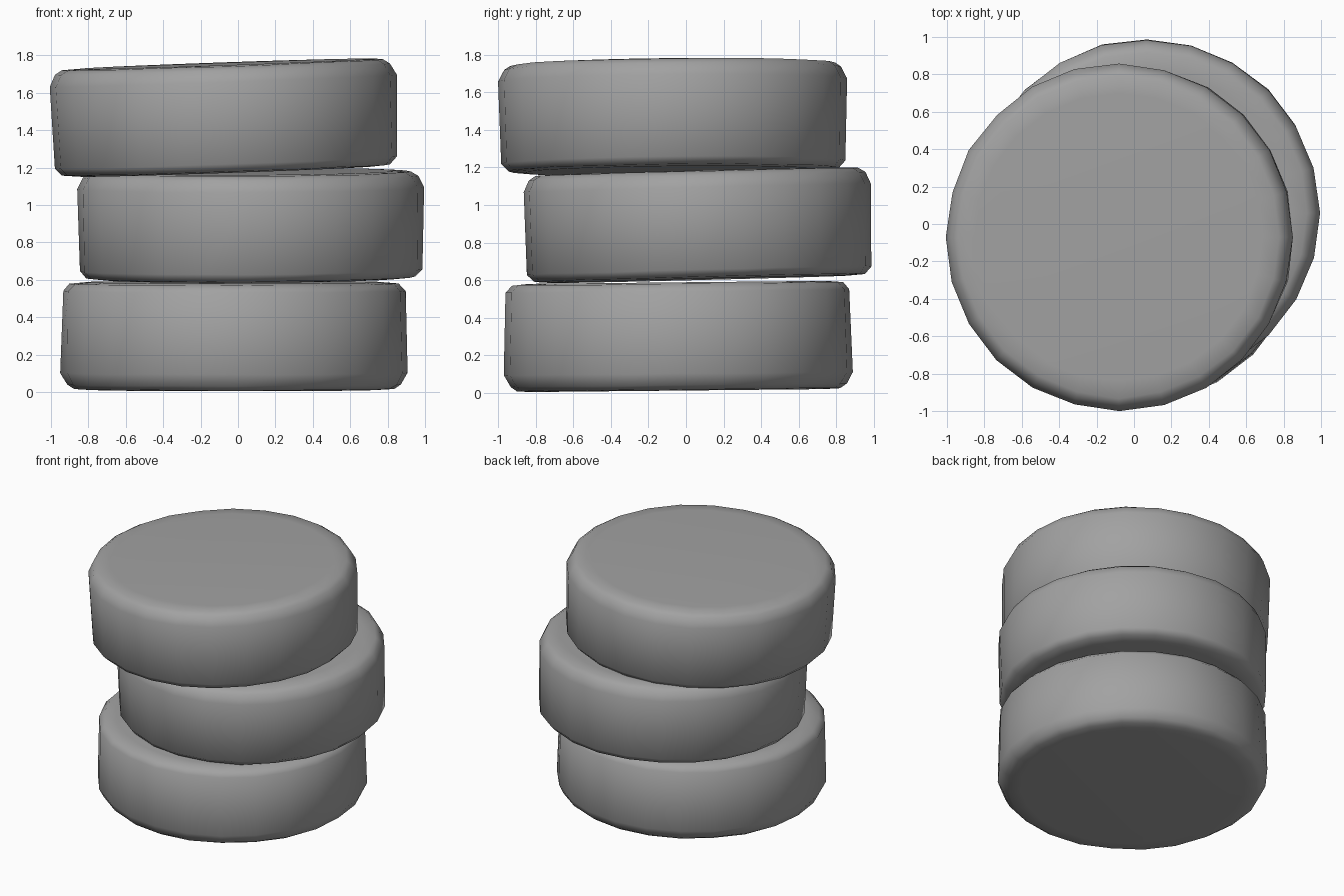
import bpy
import bmesh
import random
from math import pi, sin, cos, tau
from mathutils import Euler

cube = bpy.data.objects.get("Cube")
if cube:
    bpy.data.objects.remove(cube, do_unlink=True)

random.seed(4)
SIDES = 24

# Half-profile of a slab: wide worn bevel below, tighter bevel above
PROFILE = [(0.77, -0.288), (0.86, -0.285), (0.895, -0.262), (0.927, -0.2),
           (0.917, 0.243), (0.88, 0.282), (0.79, 0.288)]

stone = bpy.data.materials.new("stone_grey")
stone.use_nodes = True
grey = (0.36, 0.36, 0.36, 1)
stone.diffuse_color = grey
bsdf = next(n for n in stone.node_tree.nodes if n.type == "BSDF_PRINCIPLED")
bsdf.inputs["Base Color"].default_value = grey


def slab(name, location, tilt_x, tilt_y, flipped):
    """Round slab swept from the profile, with slightly uneven rims."""
    bm = bmesh.new()
    rings = []
    for i, (radius, z) in enumerate(PROFILE):
        uneven = 0.004 if 0 < i < len(PROFILE) - 1 else 0
        ring = []
        for s in range(SIDES):
            a = tau * s / SIDES
            r = radius + random.uniform(-uneven, uneven)
            h = z + random.uniform(-uneven, 0) * (1 if z > 0 else -1)
            ring.append(bm.verts.new((r * cos(a), r * sin(a), h)))
        rings.append(ring)
    for low, high in zip(rings, rings[1:]):
        for s in range(SIDES):
            t = (s + 1) % SIDES
            bm.faces.new((low[s], low[t], high[t], high[s]))
    bm.faces.new(reversed(rings[0]))
    bm.faces.new(rings[-1])
    for face in bm.faces:
        face.smooth = True
    bmesh.ops.recalc_face_normals(bm, faces=bm.faces)

    mesh = bpy.data.meshes.new(name)
    bm.to_mesh(mesh)
    bm.free()
    mesh.materials.append(stone)
    obj = bpy.data.objects.new(name, mesh)
    obj.location = location
    obj.rotation_euler = Euler((tilt_x + (pi if flipped else 0), tilt_y, 0))
    bpy.context.collection.objects.link(obj)


# Loosely stacked slabs
slab("bottom_slab", (-0.02, -0.042, 0.3), 0.01, 0.0, False)
slab("middle_slab", (0.067, 0.065, 0.892), 0.025, -0.005, True)
slab("top_slab", (-0.072, -0.068, 1.467), 0.01, -0.035, True)
